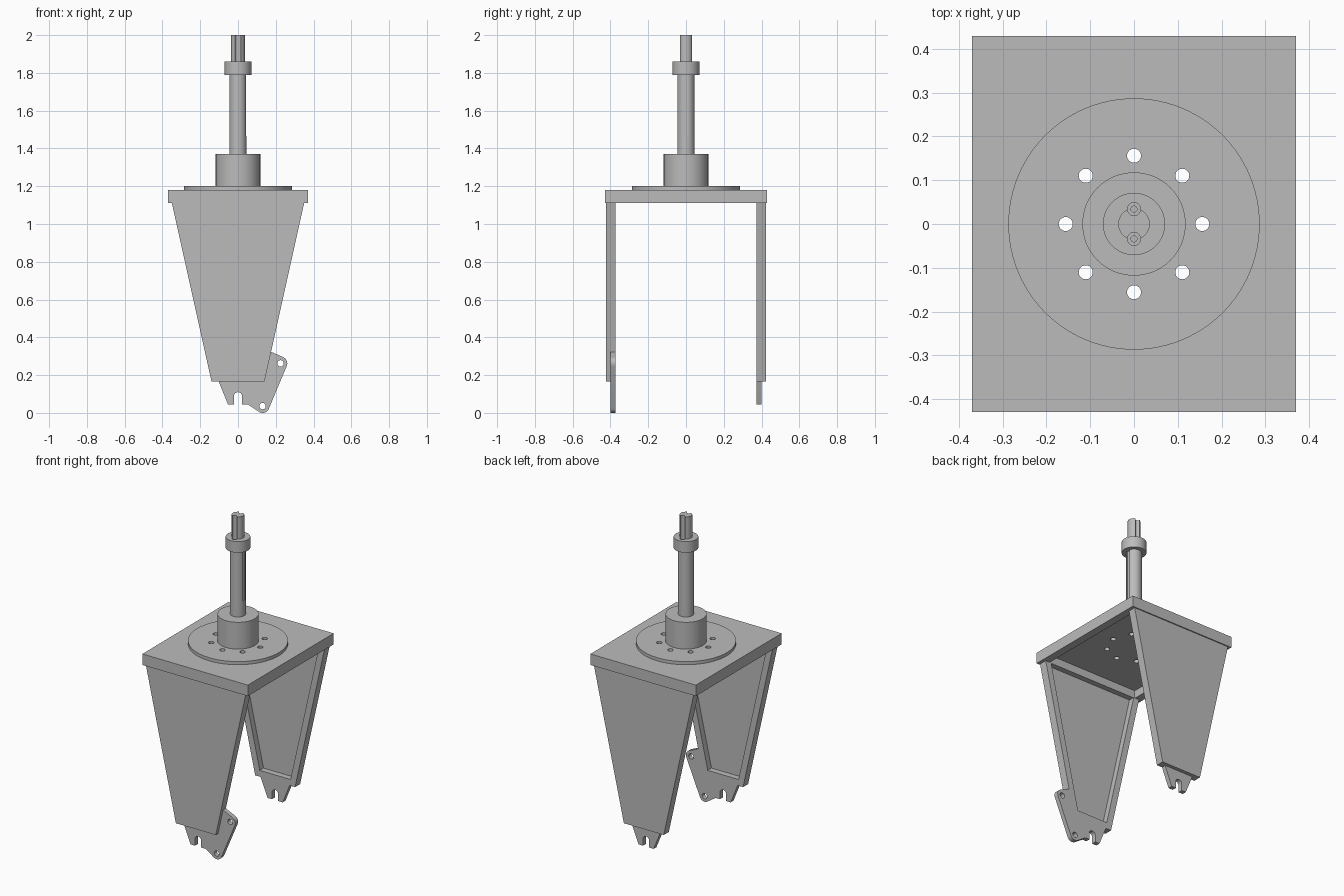
import bpy
import bmesh
from math import cos, sin, pi, radians
from mathutils import Matrix

cube = bpy.data.objects.get("Cube")
if cube:
    bpy.data.objects.remove(cube, do_unlink=True)

grey = bpy.data.materials.new("steel_grey")
grey.use_nodes = True
colour = (0.5, 0.5, 0.5, 1)
grey.diffuse_color = colour
grey.node_tree.nodes["Principled BSDF"].inputs["Base Color"].default_value = colour


def finish(name, bm):
    bmesh.ops.recalc_face_normals(bm, faces=bm.faces)
    mesh = bpy.data.meshes.new(name)
    bm.to_mesh(mesh)
    bm.free()
    mesh.materials.append(grey)
    obj = bpy.data.objects.new(name, mesh)
    bpy.context.collection.objects.link(obj)
    return obj


def box(name, x, y, z0, z1):
    bm = bmesh.new()
    scale = Matrix.Diagonal((2 * x, 2 * y, z1 - z0, 1))
    bmesh.ops.create_cube(bm, size=1, matrix=Matrix.Translation((0, 0, (z0 + z1) / 2)) @ scale)
    return finish(name, bm)


def cylinder(name, r, a, b, centre=(0, 0), axis="Z", sides=64):
    """Cylinder from a to b along z or y, centred on the other two axes."""
    bm = bmesh.new()
    bmesh.ops.create_cone(bm, cap_ends=True, segments=sides, radius1=r, radius2=r, depth=abs(b - a))
    mid = (a + b) / 2
    if axis == "Z":
        m = Matrix.Translation((centre[0], centre[1], mid))
    else:
        m = Matrix.Translation((centre[0], mid, centre[1])) @ Matrix.Rotation(pi / 2, 4, "X")
    bm.transform(m)
    return finish(name, bm)


def prism(name, outline, y0, y1):
    """Extrude an x-z outline along y."""
    bm = bmesh.new()
    face = bm.faces.new([bm.verts.new((x, y0, z)) for x, z in outline])
    out = bmesh.ops.extrude_face_region(bm, geom=[face])
    moved = [v for v in out["geom"] if isinstance(v, bmesh.types.BMVert)]
    bmesh.ops.translate(bm, verts=moved, vec=(0, y1 - y0, 0))
    return finish(name, bm)


def select(obj):
    bpy.ops.object.select_all(action="DESELECT")
    obj.select_set(True)
    bpy.context.view_layer.objects.active = obj


def cut(obj, *cutters):
    select(obj)
    for cutter in cutters:
        mod = obj.modifiers.new("cut", "BOOLEAN")
        mod.operation = "DIFFERENCE"
        mod.solver = "EXACT"
        mod.object = cutter
        bpy.ops.object.modifier_apply(modifier=mod.name)
        bpy.data.objects.remove(cutter, do_unlink=True)


def smooth(obj):
    select(obj)
    bpy.ops.object.shade_smooth_by_angle(angle=radians(30))


def arc(cx, cz, r, a0, a1, n=8):
    return [(cx + r * cos(radians(a0 + (a1 - a0) * i / n)),
             cz + r * sin(radians(a0 + (a1 - a0) * i / n))) for i in range(n + 1)]


def bolt_holes():
    return [cylinder("hole_cutter", 0.016, 1.0, 1.3,
                     (0.156 * cos(i * pi / 4), 0.156 * sin(i * pi / 4)), sides=24) for i in range(8)]


# Crown plate, hollow underneath, with a drilled flange on top
crown = box("crown_plate", 0.37, 0.43, 1.11, 1.18)
cut(crown, box("recess_cutter", 0.32, 0.375, 1.0, 1.16), *bolt_holes())
flange = cylinder("flange", 0.287, 1.18, 1.2, sides=96)
cut(flange, *bolt_holes())
smooth(flange)
smooth(cylinder("hub", 0.118, 1.2, 1.37))

# Steerer tube with a keyway on its left side
steerer = cylinder("steerer_tube", 0.045, 1.37, 1.79)
keyway = box("keyway_cutter", 0.01, 0.012, 1.465, 1.85)
keyway.data.transform(Matrix.Translation((0.047, 0, 0)))
cut(steerer, keyway)
smooth(steerer)

# Collar and grooved stem, sharing two screw pockets
collar = cylinder("collar", 0.071, 1.79, 1.86)
stem = cylinder("stem", 0.036, 1.86, 2.0)
for side in (-1, 1):
    at = (0, side * 0.034)
    cut(collar, cylinder("pocket_cutter", 0.015, 1.845, 1.9, at, sides=24),
        cylinder("screw_cutter", 0.007, 1.82, 1.9, at, sides=16))
    cut(stem, cylinder("groove_cutter", 0.015, 1.8, 2.1, at, sides=24))
smooth(collar)
smooth(stem)

# Tapered legs, open on the inner side, each with a slotted axle plate
leg_outline = [(-0.14, 0.165), (0.14, 0.165), (0.35, 1.11), (-0.35, 1.11)]
recess_outline = [(-0.108, 0.205), (0.108, 0.205), (0.312, 1.12), (-0.312, 1.12)]
slot = [(-0.022, 0.045)] + arc(0, 0.088, 0.022, 180, 0) + [(0.022, 0.045)]
left_edge = [(-0.11, 0.19), (-0.1, 0.16), (-0.053, 0.045)]
plain_edge = [(-x, z) for x, z in reversed(left_edge)]
lower_eye, upper_eye = (0.13, 0.036), (0.225, 0.262)
bracket_edge = ([(0.052, 0.045)] + arc(*lower_eye, 0.036, -115, -25)
                + arc(*upper_eye, 0.036, -25, 65) + [(0.172, 0.325), (0.14, 0.31), (0.11, 0.19)])

for name, side, edge in (("front", -1, bracket_edge), ("back", 1, plain_edge)):
    inner, outer = side * 0.372, side * 0.423
    leg = prism(name + "_leg", leg_outline, inner, outer)
    cut(leg, prism("leg_recess_cutter", recess_outline, side * 0.3, side * 0.41))
    plate = prism(name + "_axle_plate", left_edge + slot + edge, inner, side * 0.4)
    if side < 0:
        cut(plate, *[cylinder("eye_cutter", 0.017, -0.5, -0.3, eye, "Y", 24)
                     for eye in (lower_eye, upper_eye)])
    smooth(plate)
